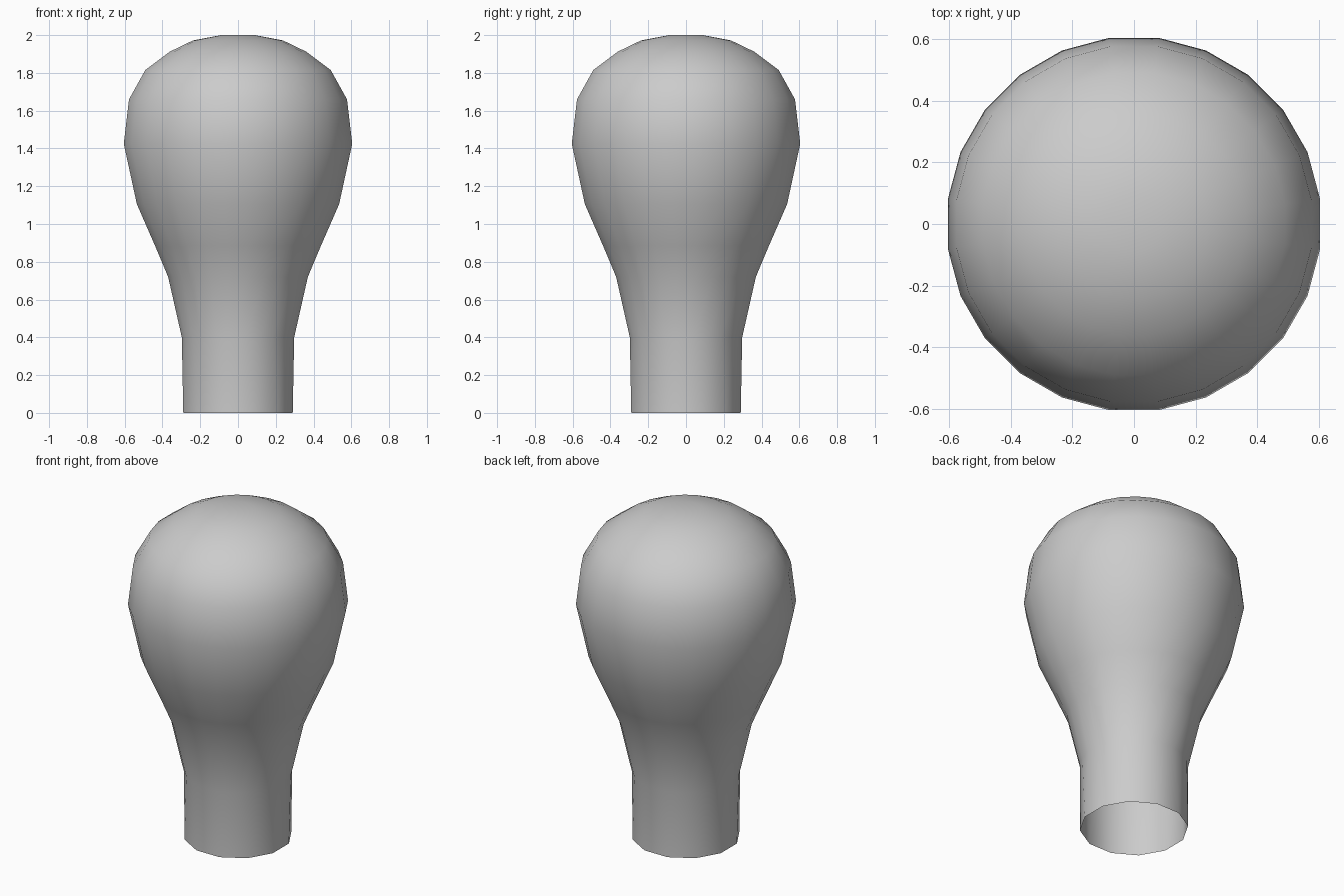
import bpy, bmesh, math

if "Cube" in bpy.data.objects:
    bpy.data.objects.remove(bpy.data.objects["Cube"])

SIDES = 24
# (radius, height) from the neck upwards
PROFILE = [(0.30, 0.40), (0.373, 0.72), (0.443, 0.885), (0.54, 1.105),
           (0.61, 1.425), (0.582, 1.66), (0.495, 1.815), (0.365, 1.912),
           (0.24, 1.972), (0.09, 2.0)]


def ring(bm, r, z, count):
    step = 2 * math.pi / count
    return [bm.verts.new((r * math.cos((i + 0.5) * step),
                          r * math.sin((i + 0.5) * step), z))
            for i in range(count)]


bm = bmesh.new()

# Open bottom rim: half as many sides as the body
rim = ring(bm, 0.30, 0.0, SIDES // 2)
rings = [ring(bm, r, z, SIDES) for r, z in PROFILE]

# Straight neck, each rim corner fanning out to two body corners
for i in range(SIDES):
    j = (i + 1) % SIDES
    corners = [rim[i // 2], rim[j // 2], rings[0][j], rings[0][i]]
    bm.faces.new(list(dict.fromkeys(corners)))

# Flared body and dome
for low, high in zip(rings, rings[1:]):
    for i in range(SIDES):
        j = (i + 1) % SIDES
        bm.faces.new((low[i], low[j], high[j], high[i]))
bm.faces.new(rings[-1])

for f in bm.faces:
    f.smooth = True
bmesh.ops.recalc_face_normals(bm, faces=bm.faces[:])
mesh = bpy.data.meshes.new("bulb_body")
bm.to_mesh(mesh)
bm.free()
bpy.context.collection.objects.link(bpy.data.objects.new("bulb_body", mesh))
